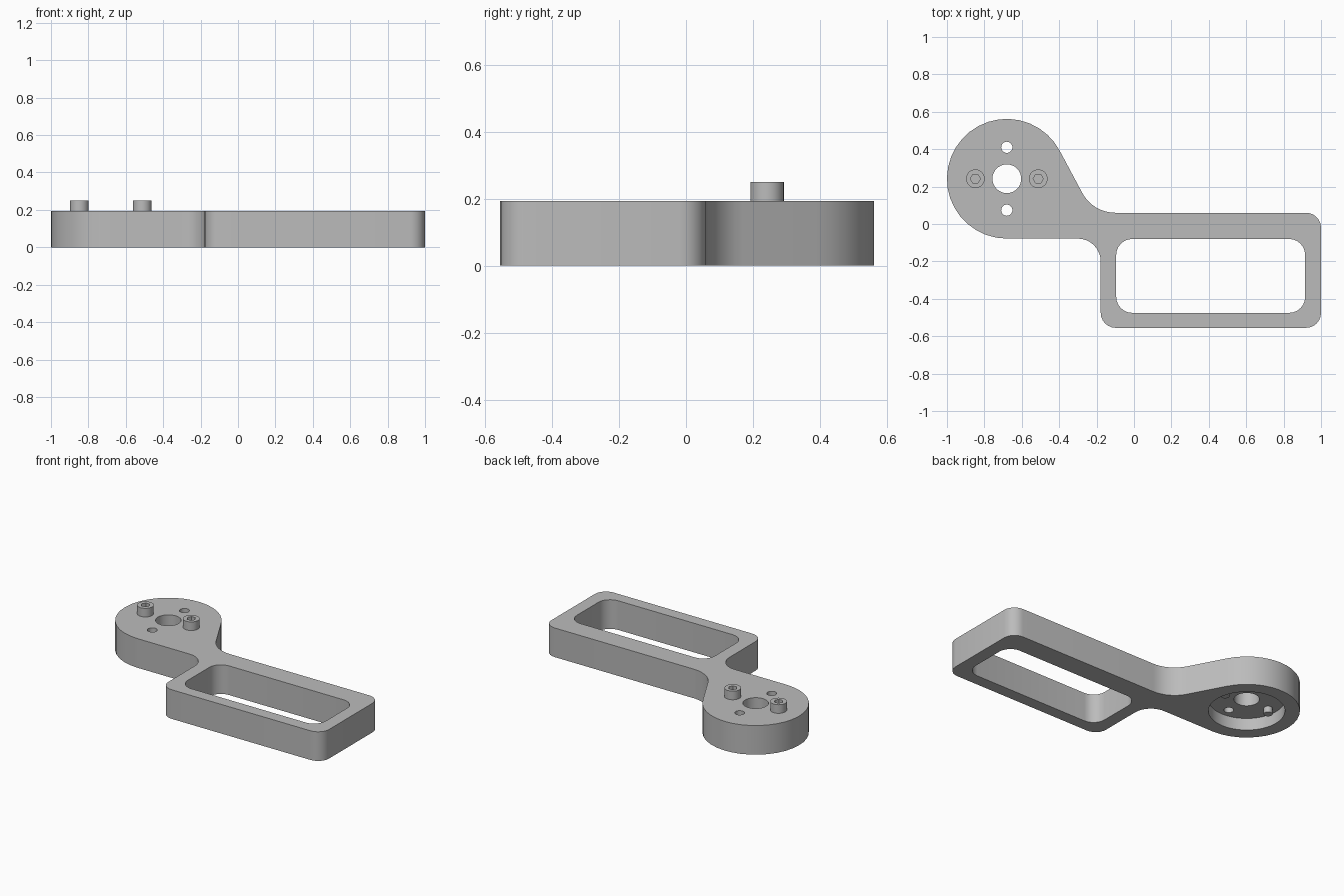
import bpy, bmesh
from math import cos, sin, radians, tau
from mathutils import Vector

if "Cube" in bpy.data.objects:
    bpy.data.objects.remove(bpy.data.objects["Cube"], do_unlink=True)

HUB = Vector((-0.68, 0.242))
TOP = 0.193
POCKET = 0.08

grey = bpy.data.materials.new("satin grey")
grey.use_nodes = True
grey.diffuse_color = (0.5, 0.5, 0.5, 1)
grey.node_tree.nodes["Principled BSDF"].inputs["Base Color"].default_value = grey.diffuse_color


def arc(x, y, r, start, end, steps):
    """Points on an arc, angles in degrees."""
    angles = [radians(start + (end - start) * i / steps) for i in range(steps + 1)]
    return [(x + r * cos(a), y + r * sin(a)) for a in angles]


def circle(center, r, sides):
    return [(center[0] + r * cos(tau * i / sides), center[1] + r * sin(tau * i / sides))
            for i in range(sides)]


def rounded_rect(x0, x1, y0, y1, r):
    return (arc(x1 - r, y1 - r, r, 0, 90, 6) + arc(x0 + r, y1 - r, r, 90, 180, 6)
            + arc(x0 + r, y0 + r, r, 180, 270, 6) + arc(x1 - r, y0 + r, r, 270, 360, 6))


def prism(name, outline, z0, z1):
    """Extrude a counterclockwise outline upward."""
    bm = bmesh.new()
    face = bm.faces.new([bm.verts.new((x, y, z0)) for x, y in outline])
    top = bmesh.ops.extrude_face_region(bm, geom=[face])["geom"]
    bmesh.ops.translate(bm, vec=(0, 0, z1 - z0),
                        verts=[v for v in top if isinstance(v, bmesh.types.BMVert)])
    bmesh.ops.recalc_face_normals(bm, faces=bm.faces)
    mesh = bpy.data.meshes.new(name)
    bm.to_mesh(mesh)
    bm.free()
    mesh.materials.append(grey)
    obj = bpy.data.objects.new(name, mesh)
    bpy.context.collection.objects.link(obj)
    return obj


def activate(obj):
    bpy.ops.object.select_all(action="DESELECT")
    obj.select_set(True)
    bpy.context.view_layer.objects.active = obj


def combine(target, other, operation):
    """Apply a boolean and remove the helper."""
    mod = target.modifiers.new("boolean", "BOOLEAN")
    mod.operation = operation
    mod.solver = "EXACT"
    mod.object = other
    activate(target)
    bpy.ops.object.modifier_apply(modifier=mod.name)
    bpy.data.objects.remove(other, do_unlink=True)


def smooth(obj):
    activate(obj)
    bpy.ops.object.shade_smooth_by_angle(angle=radians(30))


# Plate outline: round hub, blended neck and rectangular frame
outline = (arc(HUB.x, HUB.y, 0.32, 27, 270, 24)
           + arc(-0.30, -0.20, 0.122, 90, 0, 8)
           + arc(-0.098, -0.475, 0.08, 180, 270, 6)
           + arc(0.92, -0.475, 0.08, 270, 360, 6)
           + arc(0.92, -0.02, 0.08, 0, 90, 6)
           + arc(-0.10, 0.26, 0.20, 270, 207, 8))
body = prism("bracket_body", outline, 0, TOP)

# Frame window, underside pocket, shaft hole and two open bolt holes
cutters = [
    prism("window_cutter", rounded_rect(-0.095, 0.915, -0.475, -0.08, 0.085), -0.1, 0.3),
    prism("pocket_cutter", circle(HUB, 0.23, 40), -0.1, POCKET),
    prism("shaft_cutter", circle(HUB, 0.077, 32), -0.1, 0.3),
]
for side in (-1, 1):
    cutters.append(prism("bolt_cutter", circle(HUB + Vector((0, side * 0.168)), 0.03, 20), -0.1, 0.3))
for cutter in cutters:
    combine(body, cutter, "DIFFERENCE")
smooth(body)

# Cap screws with hex sockets, their tips reaching into the pocket
for name, side in (("right_screw", -1), ("left_screw", 1)):
    center = HUB + Vector((side * 0.168, 0))
    screw = prism(name, circle(center, 0.05, 28), TOP, 0.25)
    combine(screw, prism("shank", circle(center, 0.027, 20), 0.04, TOP + 0.01), "UNION")
    combine(screw, prism("hex_cutter", circle(center, 0.027, 6), 0.22, 0.3), "DIFFERENCE")
    smooth(screw)
